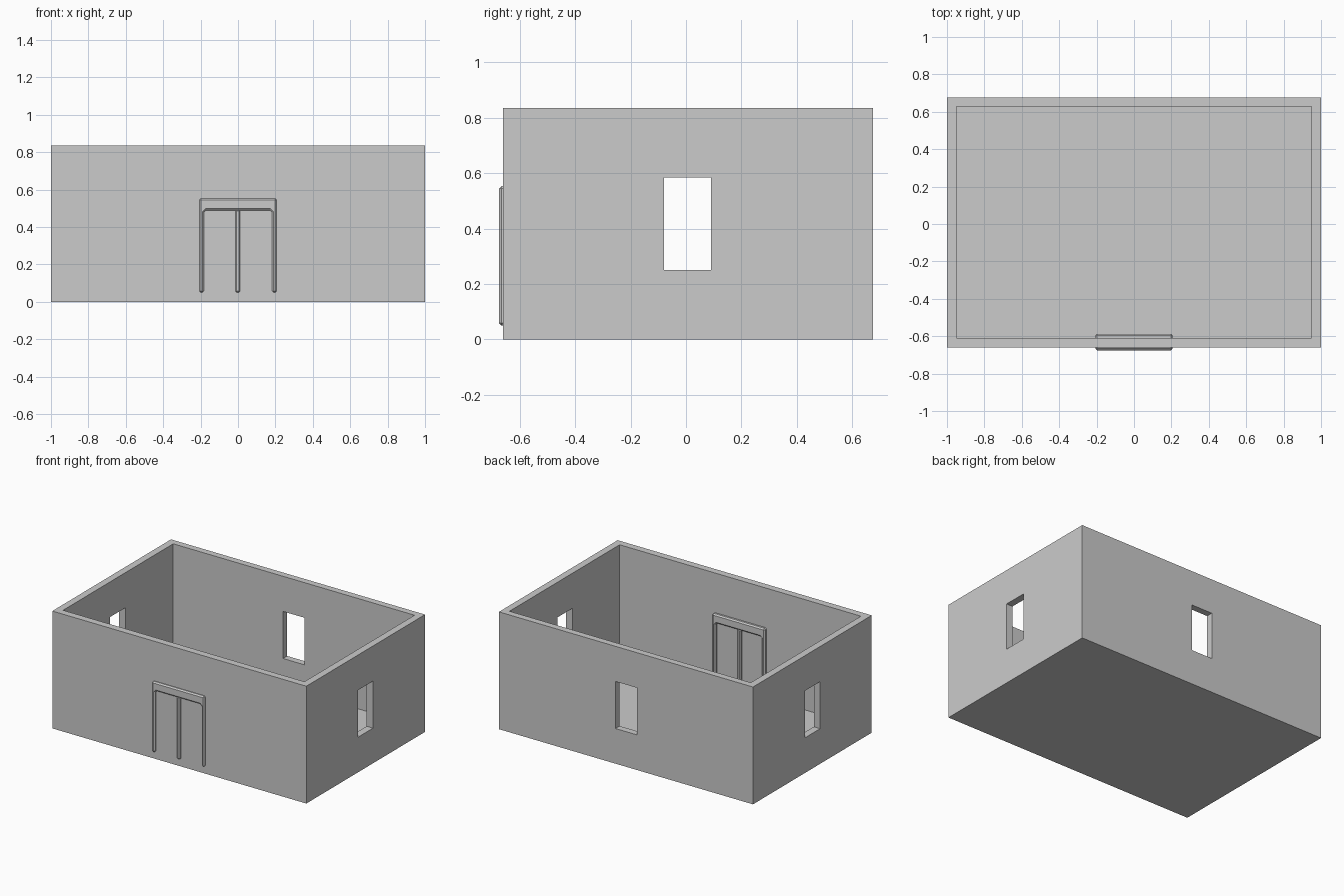
import bpy
import bmesh
from mathutils import Vector

default = bpy.data.objects.get("Cube")
if default:
    bpy.data.objects.remove(default, do_unlink=True)

grey = bpy.data.materials.new("plain grey")
grey.use_nodes = True
grey.diffuse_color = (0.6, 0.6, 0.6, 1)
grey.node_tree.nodes["Principled BSDF"].inputs["Base Color"].default_value = (0.6, 0.6, 0.6, 1)


def add_object(name, bm):
    bmesh.ops.recalc_face_normals(bm, faces=bm.faces)
    mesh = bpy.data.meshes.new(name)
    bm.to_mesh(mesh)
    bm.free()
    mesh.materials.append(grey)
    obj = bpy.data.objects.new(name, mesh)
    bpy.context.collection.objects.link(obj)
    return obj


def box(name, low, high):
    low, high = Vector(low), Vector(high)
    bm = bmesh.new()
    bmesh.ops.create_cube(bm, size=1)
    for v in bm.verts:
        v.co = (low + high) / 2 + v.co * (high - low)
    return add_object(name, bm)


def extrude_profile(name, points, front, back):
    """Extrude an x-z outline from the front to the back."""
    bm = bmesh.new()
    face = bm.faces.new([bm.verts.new((x, front, z)) for x, z in points])
    side = bmesh.ops.extrude_face_region(bm, geom=[face])
    moved = [g for g in side["geom"] if isinstance(g, bmesh.types.BMVert)]
    bmesh.ops.translate(bm, verts=moved, vec=(0, back - front, 0))
    return add_object(name, bm)


def cut(obj, cutter):
    mod = obj.modifiers.new("opening", "BOOLEAN")
    mod.operation = "DIFFERENCE"
    mod.solver = "EXACT"
    mod.object = cutter
    bpy.context.view_layer.objects.active = obj
    bpy.ops.object.modifier_apply(modifier=mod.name)
    bpy.data.objects.remove(cutter, do_unlink=True)


def chamfer(obj, width):
    mod = obj.modifiers.new("chamfer", "BEVEL")
    mod.width = width
    mod.segments = 1
    mod.limit_method = "ANGLE"
    mod.angle_limit = 1.0


# Room shell: floor and four walls
room = box("room_walls_and_floor", (-1, -0.66, 0), (1, 0.675, 0.835))
cut(room, box("room_hollow", (-0.95, -0.61, 0.05), (0.95, 0.628, 1)))

# Windows: one in each side wall, one in the back wall
cut(room, box("side_windows", (-1.2, -0.08, 0.25), (1.2, 0.09, 0.585)))
cut(room, box("back_window", (-0.085, 0.5, 0.25), (0.082, 0.8, 0.585)))

# Door surround: two posts and a header, standing out on both sides of the wall
half = [(0, 0.553), (0.207, 0.553), (0.207, 0.05), (0.182, 0.05),
        (0.182, 0.478), (0.17, 0.49), (0, 0.49)]
outline = half[1:-1] + [(-x, z) for x, z in reversed(half[1:-1])]
surround = extrude_profile("door_surround", outline, -0.675, -0.587)
chamfer(surround, 0.009)

# Middle strip between the two door leaves
strip = box("door_middle_strip", (-0.014, -0.671, 0.05), (0.012, -0.591, 0.492))
chamfer(strip, 0.007)
